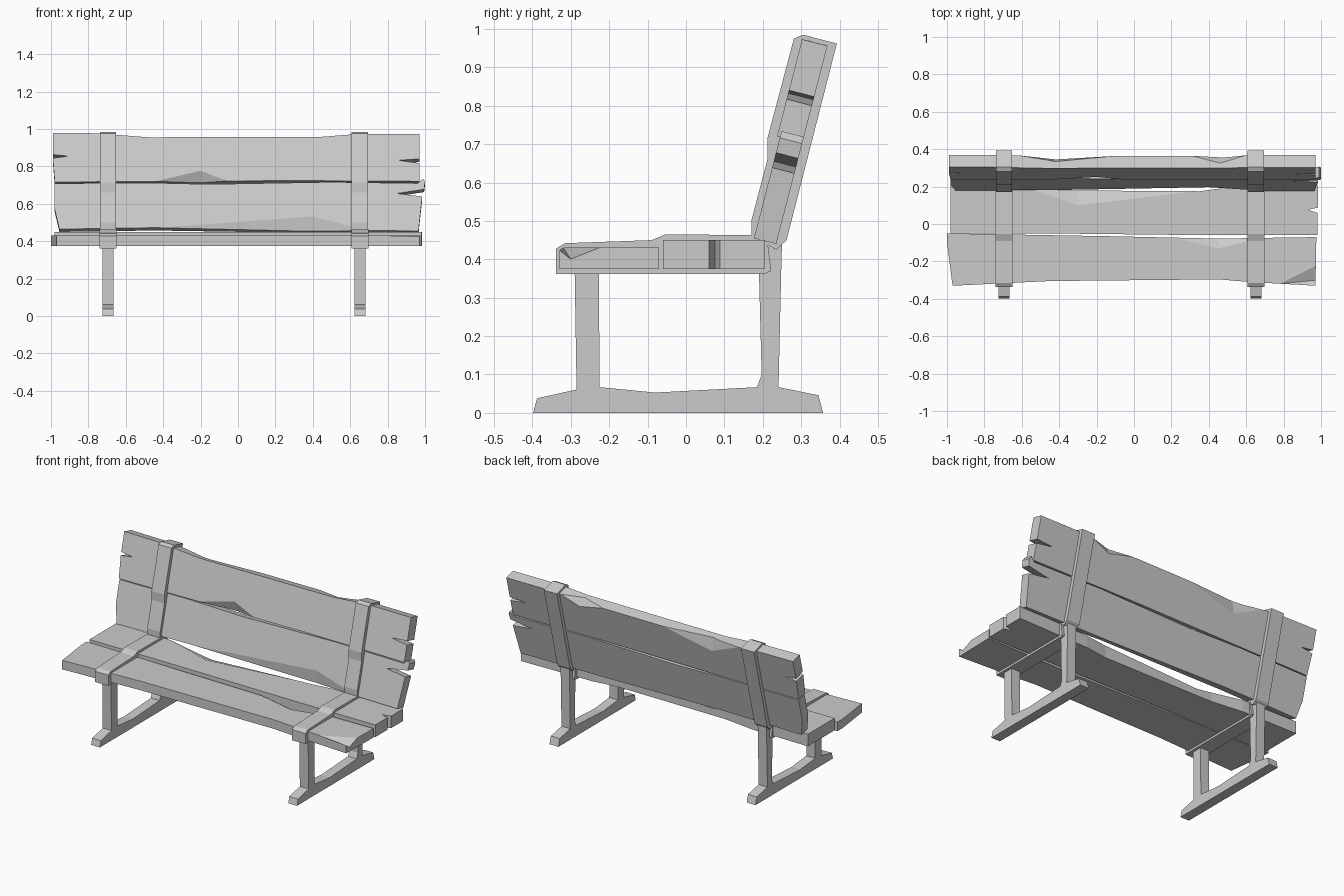
import bpy, bmesh
from mathutils import Matrix, Vector

if "Cube" in bpy.data.objects:
    bpy.data.objects.remove(bpy.data.objects["Cube"])


def prism(name, pts, depth, matrix):
    """Extrude a 2D outline along local z, then place it with a matrix."""
    bm = bmesh.new()
    face = bm.faces.new([bm.verts.new((a, b, 0)) for a, b in pts])
    ext = bmesh.ops.extrude_face_region(bm, geom=[face])
    top = [v for v in ext["geom"] if isinstance(v, bmesh.types.BMVert)]
    bmesh.ops.translate(bm, verts=top, vec=(0, 0, depth))
    bm.transform(matrix)
    bmesh.ops.recalc_face_normals(bm, faces=bm.faces)
    me = bpy.data.meshes.new(name)
    bm.to_mesh(me)
    bm.free()
    ob = bpy.data.objects.new(name, me)
    bpy.context.collection.objects.link(ob)
    return ob


def chip(ob, matrix, a, b, p, q):
    """Split a two-facet splinter off an edge a-b; p and q lie on its two faces."""
    a, b, p, q = map(Vector, (a, b, p, q))
    mid = (p + q) / 2
    bm = bmesh.new()
    vs = [bm.verts.new(mid + (v - mid) * 1.25) for v in (a, b, p, q)]
    bmesh.ops.convex_hull(bm, input=vs)
    bm.transform(matrix)
    bmesh.ops.recalc_face_normals(bm, faces=bm.faces)
    me = bpy.data.meshes.new("chip_cutter")
    bm.to_mesh(me)
    bm.free()
    cutter = bpy.data.objects.new("chip_cutter", me)
    cutter.hide_render = True
    bpy.context.collection.objects.link(cutter)
    mod = ob.modifiers.new("chip", 'BOOLEAN')
    mod.operation, mod.solver, mod.object = 'DIFFERENCE', 'EXACT', cutter
    bpy.context.view_layer.objects.active = ob
    bpy.ops.object.modifier_apply(modifier=mod.name)
    bpy.data.objects.remove(cutter)


def plank(name, pts, thick, matrix, chips):
    ob = prism(name, pts, thick, matrix)
    for c in chips:
        chip(ob, matrix, *c)


# seat planks lie flat; back planks lean in a tilted frame (x, up the back, forward)
SEAT = Matrix.Translation((0, 0, 0.375))
BACK = Matrix(((1, 0, 0, 0), (0, .25, -.968, .235), (0, .968, .25, .44), (0, 0, 0, 1)))

plank("front_seat_plank",
      [(-.97, -.33), (-.45, -.305), (.45, -.296), (.62, -.31), (.97, -.33),
       (.975, -.07), (.45, -.078), (-.1, -.066), (-1, -.05), (-1, -.1)], .056, SEAT,
      [((.2, -.07, .056), (.7, -.07, .056), (.45, -.13, .056), (.45, -.072, .02)),
       ((.98, -.34, .056), (.98, -.22, .056), (.78, -.32, .056), (.975, -.3, .025))])

plank("rear_seat_plank",
      [(-.98, -.05), (-.3, -.052), (.4, -.06), (.98, -.06), (.98, .06), (.93, .075),
       (.985, .088), (.985, .205), (.5, .195), (.35, .175), (-.4, .18), (-.6, .205),
       (-.98, .21)], .075, SEAT,
      [((-.6, .2, .075), (.45, .19, .075), (-.3, .1, .075), (-.3, .185, .04))])

plank("lower_back_plank",
      [(-.955, .01), (-.45, .018), (.35, .005), (.965, .0), (.985, .19), (.85, .207),
       (.995, .23), (1, .27), (.99, .288), (.96, .263), (.5, .27), (-.15, .258),
       (-.5, .266), (-.98, .262), (-.98, .12)], .06, BACK,
      [((-.5, .012, .06), (.7, .0, .06), (.4, .08, .06), (.4, .003, .035))])

plank("upper_back_plank",
      [(-.98, .268), (-.4, .272), (.3, .276), (.97, .272), (.97, .372), (.86, .388),
       (.97, .396), (.97, .533), (.65, .534), (.45, .518), (-.48, .515), (-.75, .537),
       (-.99, .54), (-.99, .42), (-.91, .411), (-.99, .4)], .068, BACK,
      [((-.45, .27, .068), (-.05, .272, .068), (-.2, .33, .068), (-.2, .271, .03)),
       ((.3, .52, 0), (.6, .53, 0), (.48, .48, 0), (.46, .518, .04)),
       ((-.6, .52, 0), (-.1, .515, 0), (-.42, .44, 0), (-.42, .514, .03))])

# side profiles (y, z) of the supports
FRAME = [(-.398, 0), (-.388, .038), (-.285, .061), (-.29, .37), (-.227, .37), (-.225, .067),
         (-.08, .053), (.185, .067), (.197, .1), (.19, .37), (.2, .44), (.25, .44),
         (.248, .37), (.241, .067), (.345, .046), (.357, 0)]
SEAT_STRAP = [(-.338, .362), (-.338, .428), (-.315, .442), (-.09, .45), (-.053, .465),
              (.175, .463), (.212, .45), (.222, .37), (.205, .362)]
BACK_STRAP = [(.17, .463), (.17, .5), (.212, .66), (.212, .715), (.281, .975), (.305, .985),
              (.393, .962), (.262, .45), (.235, .425)]

# leg frame and straps on each side
for side, x in (("left", -.695), ("right", .652)):
    for part, prof, w in (("leg_frame", FRAME, .06), ("seat_strap", SEAT_STRAP, .092),
                          ("back_strap", BACK_STRAP, .088)):
        m = Matrix(((0, 0, 1, x - w / 2), (1, 0, 0, 0), (0, 1, 0, 0), (0, 0, 0, 1)))
        prism(f"{side}_{part}", prof, w, m)
